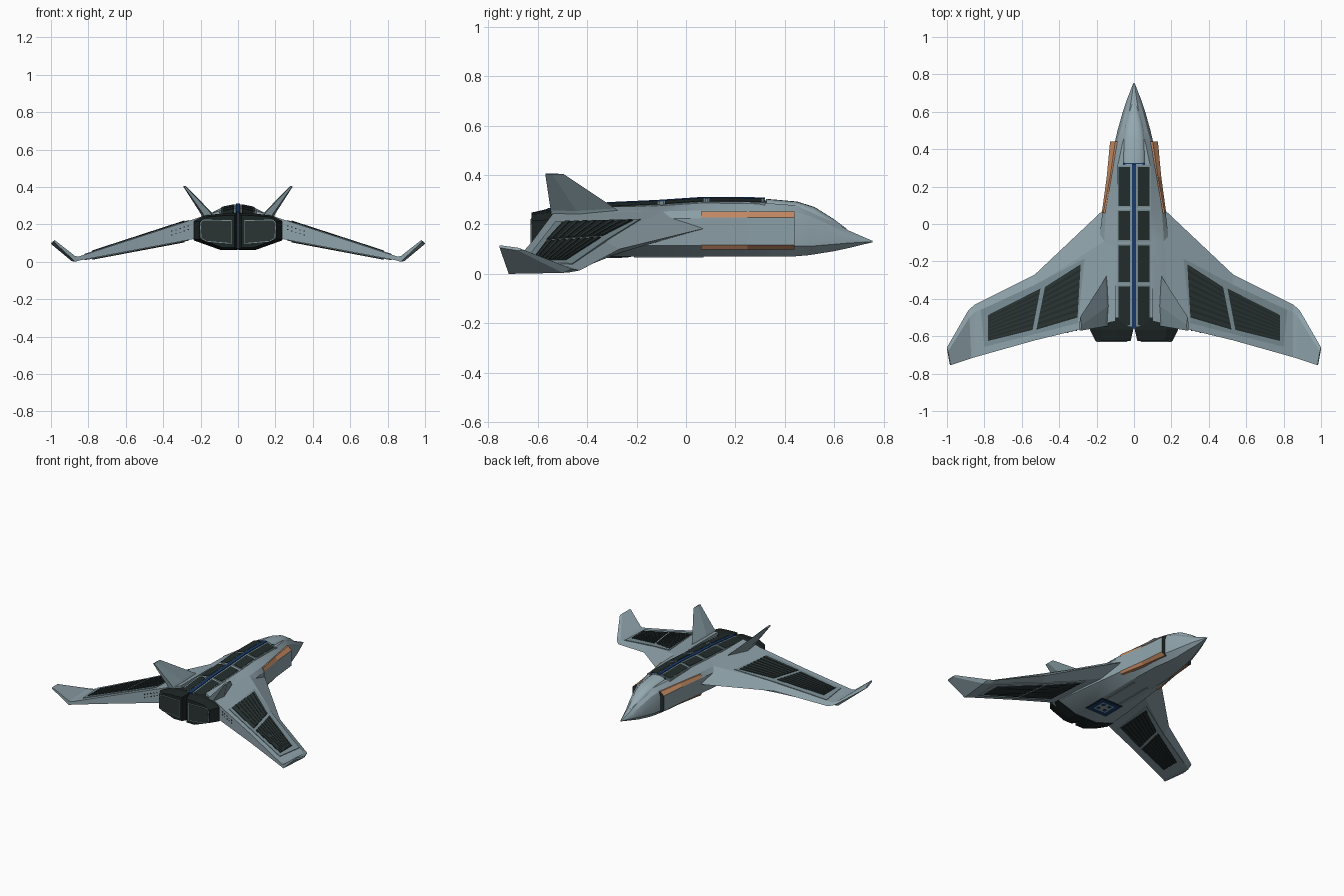
import bpy, bmesh, math

if "Cube" in bpy.data.objects:
    bpy.data.objects.remove(bpy.data.objects["Cube"])

def material(name, rgb):
    m = bpy.data.materials.new(name)
    m.diffuse_color = (*rgb, 1)
    m.use_nodes = True
    m.node_tree.nodes["Principled BSDF"].inputs["Base Color"].default_value = m.diffuse_color
    return m

GREY = material("hull grey", (0.27, 0.36, 0.40))
LIGHT = material("canopy grey", (0.30, 0.40, 0.44))
TRIM = material("trim grey", (0.20, 0.28, 0.31))
DARK = material("dark panel", (0.016, 0.025, 0.025))
SLAT = material("slat black", (0.024, 0.034, 0.034))
BLACK = material("engine black", (0.012, 0.018, 0.018))
ORANGE = material("copper orange", (0.56, 0.26, 0.13))
BLUE = material("deep blue", (0.01, 0.045, 0.16))

def loft(name, rings, mat, mirror=False, smooth=None):
    """Skin a list of equal-length rings, with capped ends."""
    bm = bmesh.new()
    vs = [[bm.verts.new(p) for p in r] for r in rings]
    n = len(rings[0])
    for a, b in zip(vs, vs[1:]):
        for i in range(n):
            j = (i + 1) % n
            bm.faces.new((a[i], a[j], b[j], b[i]))
    bm.faces.new(vs[0])
    bm.faces.new(vs[-1])
    bmesh.ops.recalc_face_normals(bm, faces=bm.faces)
    me = bpy.data.meshes.new(name)
    bm.to_mesh(me)
    bm.free()
    me.materials.append(mat)
    ob = bpy.data.objects.new(name, me)
    bpy.context.collection.objects.link(ob)
    if mirror:
        ob.modifiers.new("mirror", 'MIRROR').use_mirror_merge = False
    if smooth:
        bpy.ops.object.select_all(action='DESELECT')
        ob.select_set(True)
        bpy.context.view_layer.objects.active = ob
        bpy.ops.object.shade_smooth_by_angle(angle=math.radians(smooth))
    return ob

def plate(name, poly, surf, lo, hi, mat, mirror=True):
    """Thin plate following a height function surf(x, y)."""
    return loft(name, [[(x, y, surf(x, y) + o) for x, y in poly] for o in (lo, hi)], mat, mirror)

def lerp(a, b, t):
    return tuple(p + (q - p) * t for p, q in zip(a, b))

# Fuselage: y, top half width/z, shoulder x/z, side x, side z high/low, keel half width/z
sections = [
    (0.755, .002, .134, .003, .133, .003, .131, .130, .002, .128),
    (0.66, .015, .175, .030, .160, .040, .140, .125, .020, .105),
    (0.60, .025, .210, .048, .190, .060, .155, .120, .035, .092),
    (0.50, .040, .262, .073, .235, .088, .190, .112, .050, .076),
    (0.44, .060, .278, .090, .250, .102, .210, .113, .060, .071),
    (0.32, .085, .287, .108, .255, .118, .220, .115, .080, .070),
    (0.07, .090, .288, .150, .257, .168, .225, .115, .090, .070),
    (-0.10, .090, .277, .160, .253, .188, .225, .115, .090, .070),
    (-0.31, .090, .268, .170, .250, .215, .222, .115, .090, .070),
    (-0.56, .090, .244, .180, .240, .238, .215, .117, .090, .070)]
rings = []
for y, t, zt, s, zs, w, zu, zl, b, zb in sections:
    half = [(t, zt), (s, zs), (w, zu), (w, zl), (b, zb)]
    rings.append([(x, y, z) for x, z in half] + [(-x, y, z) for x, z in reversed(half)])
loft("fuselage", rings, GREY, smooth=22)

# Canopy hump
rings = []
for y, hw, zb, zt in [(.325, .062, .270, .304), (.45, .060, .255, .293), (.52, .050, .235, .271),
                      (.60, .030, .190, .221), (.65, .012, .160, .183)]:
    rings.append([(hw * math.cos(a), y, zb + (zt - zb) * math.sin(a) ** 0.7 if 0 < k < 8 else zb)
                  for k in range(9) for a in [math.pi * k / 8]])
loft("canopy", rings, LIGHT, smooth=40)

# Dorsal spine with dark windows and a blue centre rail
def spine_z(y):
    pts = [(.32, .306), (.07, .308), (-.11, .296), (-.31, .287), (-.56, .262)]
    for (a, za), (b, zb) in zip(pts, pts[1:]):
        if y >= b:
            return za + (zb - za) * (a - y) / (a - b)
    return pts[-1][1]

def spine_surf(x, y):
    return spine_z(y) - abs(x) * 0.2

stops = [.32, .07, -.11, -.31, -.56]
loft("spine", [[(x, y, spine_surf(x, y) - d) for x, d in
                [(0, 0), (.092, 0), (.092, .025), (-.092, .025), (-.092, 0)]] for y in stops], GREY)
for y0, y1 in [(.305, .095), (.07, -.085), (-.115, -.31), (-.335, -.54)]:
    plate("spine_window_frame", [(.014, y0 + .008), (.089, y0 + .008), (.089, y1 - .008), (.014, y1 - .008)],
          spine_surf, -.004, .002, TRIM)
    plate("spine_window", [(.022, y0), (.083, y0), (.083, y1), (.022, y1)], spine_surf, -.004, .004, DARK)
loft("spine_rail", [[(x, y, spine_z(y) + o) for x, o in
                     [(-.011, -.02), (-.011, .004), (.011, .004), (.011, -.02)]] for y in stops], BLUE)
plate("spine_crossbar", [(-.06, .326), (.06, .326), (.06, .316), (-.06, .316)], spine_surf, -.02, .003, BLUE, False)

# Side intakes with copper bevels
rings = []
for y, w, inner, bev in [(.44, .128, .08, .028), (.25, .146, .09, .018), (.06, .172, .12, .008)]:
    rings.append([(inner, y, .252), (w - bev, y, .252), (w, y, .228), (w, y, .116), (w - bev, y, .098), (inner, y, .098)])
intake = loft("intake", rings, GREY, True)
intake.data.materials.append(ORANGE)
intake.data.materials.append(DARK)
for f in intake.data.polygons:
    if f.normal.y > .9:
        f.material_index = 2
    elif abs(f.normal.z) > .25:
        f.material_index = 1

# Wings: anhedral, blunt trailing edge, upturned tips
def top_z(x, y=0):
    return .214 - (x - .28) * .325

def bot_z(x, y=0):
    return .095 - (x - .38) * .188

rings = []
for x, le, zle, ridge, te in [(.10, .13, .19, -.05, -.52), (.17, .07, .183, -.10, -.535),
                              (.53, -.27, .10, -.33, -.622), (.85, -.43, .014, -.47, -.712)]:
    rings.append([(x, le, zle), (x, ridge, top_z(x)), (x, te, top_z(x)), (x, te, bot_z(x)), (x, ridge, bot_z(x))])
rings.append([(.885, -.46, .020), (.88, -.50, .030), (.87, -.718, .030), (.87, -.718, 0), (.89, -.50, .004)])
rings.append([(1.0, -.66, .098), (.994, -.68, .106), (.980, -.755, .116), (.984, -.755, .106), (.998, -.68, .094)])
loft("wing", rings, GREY, True)

# Louvred wing panels, above and below
frame = [(.265, -.185), (.53, -.325), (.82, -.46), (.80, -.657), (.30, -.53)]
panels = [[(.285, -.215), (.476, -.337), (.522, -.565), (.302, -.50)],
          [(.50, -.345), (.78, -.487), (.78, -.625), (.542, -.566)]]
for side, surf, s in [("upper", top_z, 1), ("lower", bot_z, -1)]:
    plate(side + "_wing_frame", frame, surf, -.004 * s, .004 * s, TRIM if s > 0 else GREY)
    for p in panels:
        plate(side + "_wing_panel", p, surf, -.003 * s, .006 * s, DARK)
        n = 8
        for k in range(n):
            t0, t1 = (k + .15) / n, (k + .7) / n
            quad = [lerp(p[0], p[3], t0), lerp(p[1], p[2], t0), lerp(p[1], p[2], t1), lerp(p[0], p[3], t1)]
            plate(side + "_wing_louvre", quad, surf, .004 * s, .009 * s, SLAT)

# Small vents on the blunt trailing edge near the root
for k in range(5):
    x = .262 + k * .022
    y = -.535 - (x - .17) * .2417
    for z in (top_z(x) - .03, top_z(x) - .05):
        loft("edge_vent", [[(x + a, y + d, z + b) for a, b in [(0, 0), (.007, 0), (.007, .005), (0, .005)]]
                           for d in (.008, -.004)], BLACK, True)

# Canted tail fins: diamond section, thick at the root
rings = []
for z, x, le, te, th in [(.235, .155, -.25, -.545, .034), (.265, .172, -.287, -.548, .026), (.405, .287, -.497, -.57, .006)]:
    mid = le + (te - le) * .6
    rings.append([(x - .02 * (z < .3), le, z), (x + th, mid, z - th * .4), (x + th * .6, te, z - th * .3),
                  (x - th * .6, te, z + th * .3), (x - th, mid, z + th * .2)])
loft("tail_fin", rings, TRIM, True)

# Twin engine blocks with recessed-looking nozzles
outer = [(.004, .262), (.09, .258), (.175, .248), (.236, .218), (.236, .118), (.09, .066), (.004, .066)]
inner = [(.018, .248), (.09, .246), (.165, .240), (.205, .215), (.205, .122), (.085, .076), (.018, .076)]
loft("engine_block", [[(x, -.50, z - .004) for x, z in outer], [(x, -.565, z) for x, z in outer],
                      [(x, -.626, z) for x, z in inner]], BLACK, True)

def nozzle(name, grow, y, mat):
    pts = [(.038 - grow, .218 + grow), (.185 + grow, .222 + grow), (.20 + grow, .205),
           (.195 + grow, .128), (.17 + grow, .112 - grow), (.038 - grow, .10 - grow)]
    loft(name, [[(x, -.62, z) for x, z in pts], [(x, y, z) for x, z in pts]], mat, True)

nozzle("nozzle_rim", .004, -.628, TRIM)
nozzle("nozzle_plate", 0, -.630, SLAT)

# Belly hatch: blue ring, grey centre, small blue studs
def belly(x, y):
    return .07

def box(cx, cy, hx, hy):
    return [(cx - hx, cy - hy), (cx + hx, cy - hy), (cx + hx, cy + hy), (cx - hx, cy + hy)]

plate("belly_hatch_base", box(0, -.31, .088, .088), belly, .002, -.002, DARK, False)
plate("belly_hatch_ring", box(0, -.31, .078, .078), belly, .002, -.004, BLUE, False)
plate("belly_hatch_centre", box(0, -.31, .05, .05), belly, .002, -.005, GREY, False)
for cy in (-.335, -.285):
    plate("belly_hatch_stud", box(.025, cy, .012, .012), belly, .002, -.006, BLUE)
plate("belly_rail", box(.055, -.07, .008, .14), belly, .002, -.003, TRIM)
